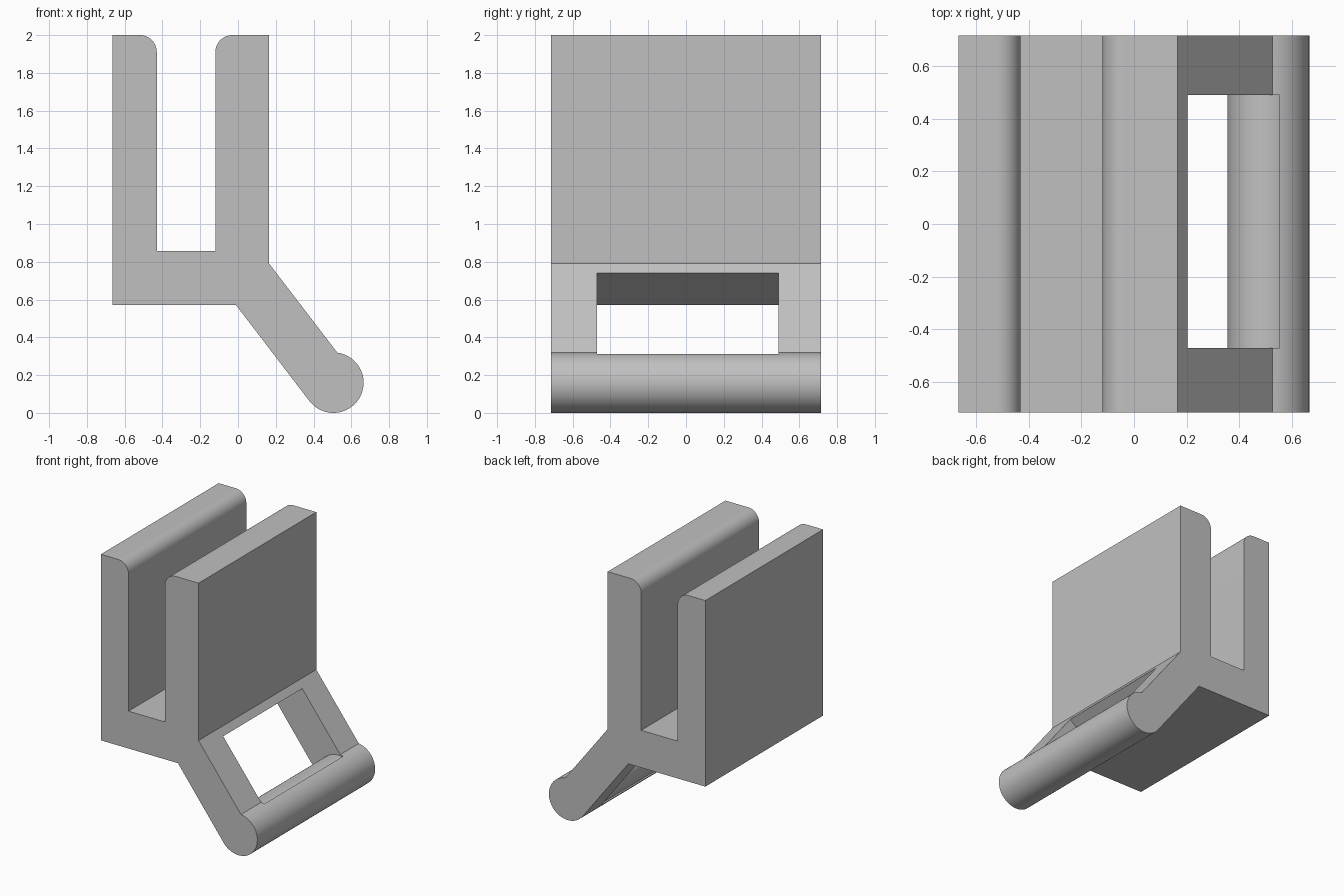
import bpy, bmesh
from math import sin, cos, radians
from mathutils import Vector

if "Cube" in bpy.data.objects:
    bpy.data.objects.remove(bpy.data.objects["Cube"])

grey = bpy.data.materials.new("light grey")
grey.use_nodes = True
colour = (0.53, 0.53, 0.53, 1)
grey.diffuse_color = colour
grey.node_tree.nodes["Principled BSDF"].inputs["Base Color"].default_value = colour


def arc(centre, radius, start, end, steps):
    """Points on a circle in the side profile, angles in degrees."""
    angles = [radians(start + (end - start) * i / steps) for i in range(steps + 1)]
    return [(centre[0] + radius * cos(a), centre[1] + radius * sin(a)) for a in angles]


def prism(name, profile, y0, y1):
    """Extrude an x-z profile along y."""
    bm = bmesh.new()
    face = bm.faces.new([bm.verts.new((x, y0, z)) for x, z in profile])
    grown = bmesh.ops.extrude_face_region(bm, geom=[face])["geom"]
    verts = [v for v in grown if isinstance(v, bmesh.types.BMVert)]
    bmesh.ops.translate(bm, verts=verts, vec=(0, y1 - y0, 0))
    bmesh.ops.recalc_face_normals(bm, faces=bm.faces)
    mesh = bpy.data.meshes.new(name)
    bm.to_mesh(mesh)
    bm.free()
    mesh.materials.append(grey)
    obj = bpy.data.objects.new(name, mesh)
    bpy.context.collection.objects.link(obj)
    return obj


# Clip body: two walls, slot, sloping arm and round bar in one profile
bar = Vector((0.505, 0.16))
body = [(-0.665, 0.57), (-0.665, 2)]
body += arc((-0.52, 1.91), 0.09, 90, 0, 12)
body += [(-0.43, 0.857), (-0.12, 0.857)]
body += arc((-0.03, 1.91), 0.09, 180, 90, 12)
body += [(0.165, 2), (0.165, 0.79)]
body += arc(bar, 0.16, 82.4, -142.6, 48)
body += [(-0.01, 0.57)]
clip = prism("clip_body", body, -0.715, 0.715)

# Window through the arm, stopping at the round bar
up_arm = Vector((-0.608, 0.794))
across = Vector((0.794, 0.608))
window = [bar + across * 0.13 + up_arm * 0.644, bar - across * 0.2 + up_arm * 0.644]
window += [bar - across * 0.2, bar - across * 0.15]
window += arc(bar, 0.15, 217.4, 67.4, 32)[1:]
window += [bar + across * 0.13 + up_arm * 0.075]
cutter = prism("window_cutter", window, -0.47, 0.49)
cutter.hide_render = True

cut = clip.modifiers.new("window", "BOOLEAN")
cut.operation = "DIFFERENCE"
cut.solver = "EXACT"
cut.object = cutter
bpy.context.view_layer.objects.active = clip
clip.select_set(True)
bpy.ops.object.modifier_apply(modifier=cut.name)
bpy.data.objects.remove(cutter)
bpy.ops.object.shade_smooth_by_angle(angle=radians(30))
